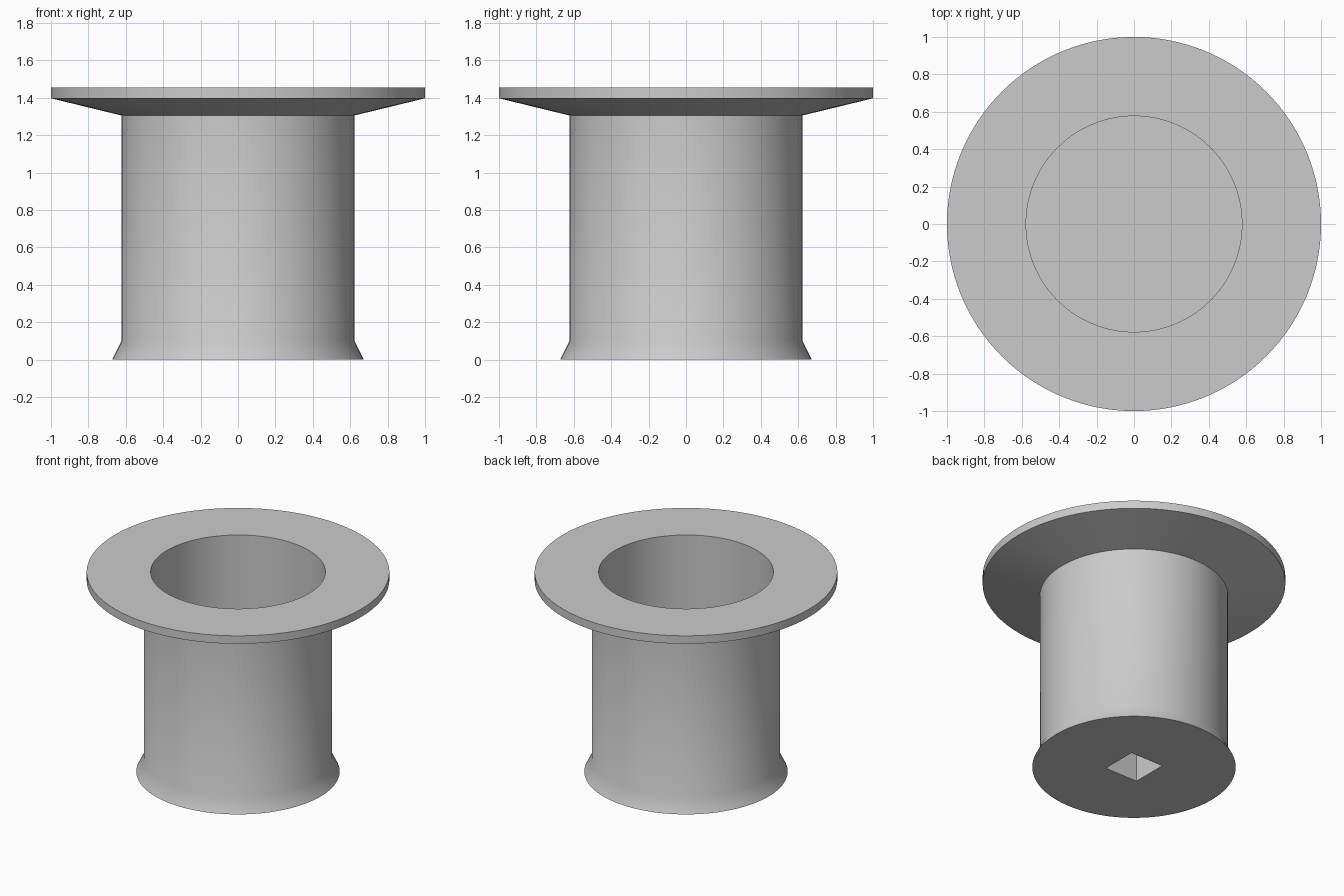
import bpy, bmesh, math

default = bpy.data.objects.get("Cube")
if default:
    bpy.data.objects.remove(default, do_unlink=True)

SEGMENTS = 128
FLOOR_Z = 0.5      # floor of the round cup
SOCKET_TOP = 0.3   # depth of the square socket below
SOCKET_SIDE = 0.264

# Single plain grey
grey = bpy.data.materials.new("plain_grey")
grey.use_nodes = True
colour = (0.6, 0.6, 0.6, 1)
grey.diffuse_color = colour
grey.node_tree.nodes["Principled BSDF"].inputs["Base Color"].default_value = colour


def add_object(name, bm):
    bmesh.ops.recalc_face_normals(bm, faces=bm.faces)
    mesh = bpy.data.meshes.new(name)
    bm.to_mesh(mesh)
    bm.free()
    mesh.materials.append(grey)
    obj = bpy.data.objects.new(name, mesh)
    bpy.context.collection.objects.link(obj)
    return obj


def lathe(name, profile):
    bm = bmesh.new()
    verts = [bm.verts.new((r, 0, z)) for r, z in profile]
    edges = [bm.edges.new(pair) for pair in zip(verts, verts[1:])]
    bmesh.ops.spin(bm, geom=verts + edges, cent=(0, 0, 0), axis=(0, 0, 1),
                   angle=math.tau, steps=SEGMENTS)
    bmesh.ops.remove_doubles(bm, verts=bm.verts, dist=0.0005)
    return add_object(name, bm)


# Flanged cup: flared foot, straight wall, wide rim, round bore
cup = lathe("flanged_cup", [
    (0, 0), (0.672, 0), (0.622, 0.1), (0.622, 1.305),
    (1, 1.397), (1, 1.455), (0.577, 1.455), (0.577, FLOOR_Z), (0, FLOOR_Z),
])

# Square socket cut into the underside
bm = bmesh.new()
bmesh.ops.create_cube(bm, size=1)
bmesh.ops.scale(bm, vec=(SOCKET_SIDE, SOCKET_SIDE, SOCKET_TOP * 2), verts=bm.verts)
cutter = add_object("socket_cutter", bm)
cutter.hide_render = True

cut = cup.modifiers.new("square_socket", "BOOLEAN")
cut.operation = "DIFFERENCE"
cut.solver = "EXACT"
cut.object = cutter

bpy.ops.object.select_all(action="DESELECT")
cup.select_set(True)
bpy.context.view_layer.objects.active = cup
bpy.ops.object.modifier_apply(modifier=cut.name)
bpy.data.objects.remove(cutter, do_unlink=True)

# Smooth the round walls, keep the rims crisp
bpy.ops.object.shade_smooth_by_angle(angle=math.radians(30))
